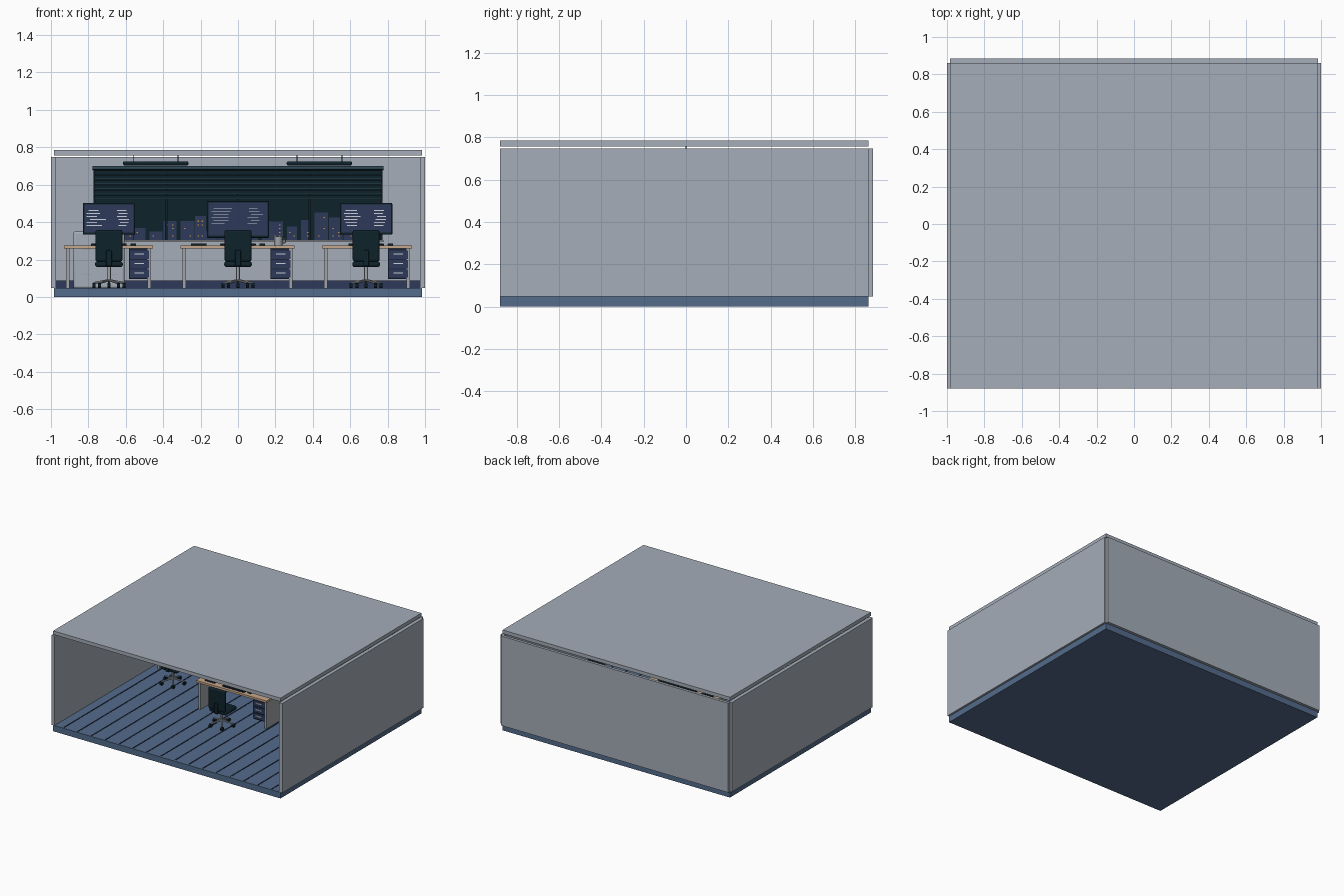
import bpy, math, random
from mathutils import Vector

cube = bpy.data.objects.get("Cube")
if cube:
    bpy.data.objects.remove(cube, do_unlink=True)
random.seed(4)


def material(name, r, g, b):
    def linear(v):
        v /= 255
        return v / 12.92 if v < 0.04 else ((v + 0.055) / 1.055) ** 2.4
    m = bpy.data.materials.new(name)
    m.use_nodes = True
    color = (linear(r), linear(g), linear(b), 1)
    m.diffuse_color = color
    m.node_tree.nodes["Principled BSDF"].inputs["Base Color"].default_value = color
    return m


wall = material("wall grey", 165, 173, 184)
floor_blue = material("floor blue", 84, 108, 140)
navy = material("navy", 46, 58, 90)
dark = material("dark teal", 14, 34, 43)
groove = material("groove dark", 28, 38, 58)
wood = material("desk wood", 200, 168, 140)
metal = material("metal grey", 160, 165, 170)
slat = material("blind teal", 46, 72, 84)
white = material("pale text", 205, 212, 220)
amber = material("amber light", 205, 150, 80)


def finish(name, mat):
    ob = bpy.context.object
    ob.name = name
    ob.data.materials.append(mat)
    return ob


def box(name, mat, x, y, z, bevel=0):
    """Box from (low, high) ranges on each axis."""
    lo, hi = Vector((x[0], y[0], z[0])), Vector((x[1], y[1], z[1]))
    bpy.ops.mesh.primitive_cube_add(size=1, location=(lo + hi) / 2)
    ob = finish(name, mat)
    ob.data.transform(ob.matrix_world.Diagonal((*(hi - lo), 1)))
    if bevel:
        mod = ob.modifiers.new("round", "BEVEL")
        mod.width, mod.segments = bevel, 3
        bpy.ops.object.shade_smooth_by_angle()
    return ob


def around(c, half):
    return (c - half, c + half)


def rod(name, mat, start, end, radius, sides=12):
    a, b = Vector(start), Vector(end)
    bpy.ops.mesh.primitive_cylinder_add(
        vertices=sides, radius=radius, depth=(b - a).length, location=(a + b) / 2,
        rotation=(b - a).to_track_quat("Z", "Y").to_euler())
    ob = finish(name, mat)
    bpy.ops.object.shade_smooth_by_angle()
    return ob


# Room shell
FRONT, BACK, FLOOR, TOP = -0.88, 0.862, 0.047, 0.747
WIDE = around(0, 0.984)
box("floor", floor_blue, WIDE, (FRONT, BACK), (0, FLOOR))
box("ceiling", wall, WIDE, (FRONT, BACK), (0.757, 0.785))
box("back_wall", wall, WIDE, (BACK, 0.884), (FLOOR, TOP))
for side, s in (("left", 1), ("right", -1)):
    box(side + "_wall", wall, sorted((s * 0.972, s)), (FRONT, BACK), (FLOOR, TOP))
box("baseboard", navy, around(0, 0.972), (BACK - 0.012, BACK), (FLOOR, 0.088))
for i in range(-7, 9):
    box("floor_groove", groove, around(i * 0.12 - 0.06, 0.005),
        (FRONT + 0.015, BACK - 0.012), (FLOOR, FLOOR + 0.002))

# Window, night skyline and blinds
SILL, HEAD, HALF = 0.30, 0.69, 0.767
box("window_pane", dark, around(0, HALF), (BACK - 0.005, BACK), (SILL, HEAD))
x = -HALF + 0.02
while x < HALF - 0.08:
    w = random.uniform(0.05, 0.075)
    top = random.uniform(0.35, 0.46)
    box("skyline_tower", navy, (x, x + w), (BACK - 0.009, BACK - 0.004), (SILL, top))
    for column in (0.3, 0.7):
        z = SILL + 0.025
        while z < top - 0.015:
            if random.random() < 0.4:
                box("tower_light", amber, around(x + w * column, 0.004),
                    (BACK - 0.011, BACK - 0.008), around(z, 0.003))
            z += 0.02
    x += w + random.choice((0.002, 0.004, 0.02))
for i in range(-2, 3):
    box("window_mullion", dark, around(i * HALF / 2, 0.006),
        (BACK - 0.022, BACK), (SILL, HEAD))
box("window_sill", metal, around(0, HALF + 0.01), (BACK - 0.035, BACK), around(SILL, 0.005))
for i in range(6):
    z = 0.665 - i * 0.026
    box("blind_slat", dark, around(0, HALF), (BACK - 0.034, BACK - 0.025), around(z, 0.011))
    box("blind_edge", slat, around(0, HALF), (BACK - 0.037, BACK - 0.033), around(z - 0.009, 0.0025))
rod("blind_roller", slat, (-HALF - 0.01, BACK - 0.03, HEAD),
    (HALF + 0.01, BACK - 0.03, HEAD), 0.01)

# Low cabinet against the back wall
box("low_cabinet", wall, (-0.88, -0.607), (0.72, BACK - 0.012), (FLOOR, 0.35), 0.01)
for z in (0.12, 0.255):
    for x in (-0.81, -0.67):
        box("cabinet_handle", metal, around(x, 0.025), (0.712, 0.72), around(z, 0.003))

# Ceiling lamps
for x in (-0.44, 0.435):
    box("ceiling_lamp", dark, around(x, 0.175), around(0, 0.03), (0.703, 0.725), 0.009)
    for dx in (-0.12, 0.12):
        rod("lamp_hanger", dark, (x + dx, 0, 0.72), (x + dx, 0, 0.758), 0.003, 6)


def chair(x, y):
    box("chair_back", dark, around(x, 0.072), (y - 0.07, y - 0.045), (0.19, 0.358), 0.011)
    box("chair_seat", dark, around(x, 0.074), (y - 0.055, y + 0.085), (0.16, 0.19), 0.012)
    box("chair_spine", dark, around(x, 0.015), (y - 0.075, y - 0.05), (0.165, 0.25), 0.004)
    rod("chair_column", metal, (x, y, 0.085), (x, y, 0.165), 0.01)
    for i in range(5):
        a = math.tau * i / 5 + math.pi / 2
        fx, fy = x + 0.085 * math.cos(a), y + 0.085 * math.sin(a)
        rod("chair_spoke", metal, (x, y, 0.09), (fx, fy, 0.074), 0.006, 8)
        rod("chair_wheel", dark, (fx - 0.008, fy, 0.061), (fx + 0.008, fy, 0.061), 0.014)


def monitor(x, y, half, low, high):
    box("monitor_case", dark, around(x, half), (y, y + 0.02), (low, high), 0.005)
    box("monitor_screen", navy, around(x, half - 0.008), (y - 0.003, y + 0.002),
        (low + 0.012, high - 0.008))
    box("monitor_neck", dark, around(x, 0.015), (y + 0.015, y + 0.03), (DESK, low + 0.06))
    box("monitor_foot", dark, around(x, 0.06), around(y + 0.02, 0.04), (DESK, DESK + 0.008))
    # Text rows in two columns
    for i in range(6):
        z = high - 0.04 - i * 0.016
        for start, room in ((-0.85, 0.75), (0.3, 0.5)):
            left = x + half * (start + random.choice((0, 0.06, 0.12)))
            length = half * room * random.uniform(0.5, 0.85)
            box("text_row", white, (left, left + length), (y - 0.005, y - 0.002), around(z, 0.002))


DESK = 0.274


def workstation(left, right, front, x, screen):
    depth = (front, front + 0.28)
    box("desk_top", wood, (left, right), depth, (DESK - 0.016, DESK))
    for leg in (left + 0.02, right - 0.02):
        box("desk_leg", metal, around(leg, 0.009),
            (front + 0.015, front + 0.265), (FLOOR, DESK - 0.016))
    # Drawer unit
    a, b = right - 0.127, right - 0.018
    box("drawer_unit", groove, (a, b), (front + 0.02, front + 0.25), (0.095, DESK - 0.016))
    for i in range(3):
        z = 0.125 + i * 0.05
        box("drawer_front", navy, (a + 0.004, b - 0.004),
            (front + 0.012, front + 0.021), around(z, 0.022))
        box("drawer_handle", white, around((a + b) / 2, 0.025),
            (front + 0.006, front + 0.012), around(z + 0.004, 0.003))
    # Desk items
    box("keyboard", dark, around(x, 0.095), (front + 0.02, front + 0.08), (DESK, DESK + 0.011), 0.003)
    box("mouse", dark, around(x + 0.13, 0.015), (front + 0.03, front + 0.075), (DESK, DESK + 0.013), 0.005)
    monitor(x, front + 0.17, *screen)
    chair(x, front - 0.12)


small = (0.14, 0.333, 0.502)
workstation(-0.93, -0.455, 0.30, -0.69, small)
workstation(-0.307, 0.302, -0.08, 0, (0.166, 0.316, 0.512))
workstation(0.45, 0.93, 0.30, 0.685, small)

# Notebook and mug on the middle desk
box("notebook", dark, around(-0.21, 0.042), (-0.05, 0.05), (DESK, DESK + 0.013))
rod("mug", metal, (0.215, 0.0, DESK), (0.215, 0.0, 0.322), 0.022, 20)
rod("mug_drink", dark, (0.215, 0.0, 0.32), (0.215, 0.0, 0.323), 0.018, 20)
bpy.ops.mesh.primitive_torus_add(major_radius=0.012, minor_radius=0.003, major_segments=16,
                                 minor_segments=6, location=(0.242, 0, 0.299),
                                 rotation=(math.pi / 2, 0, 0))
finish("mug_handle", metal)
